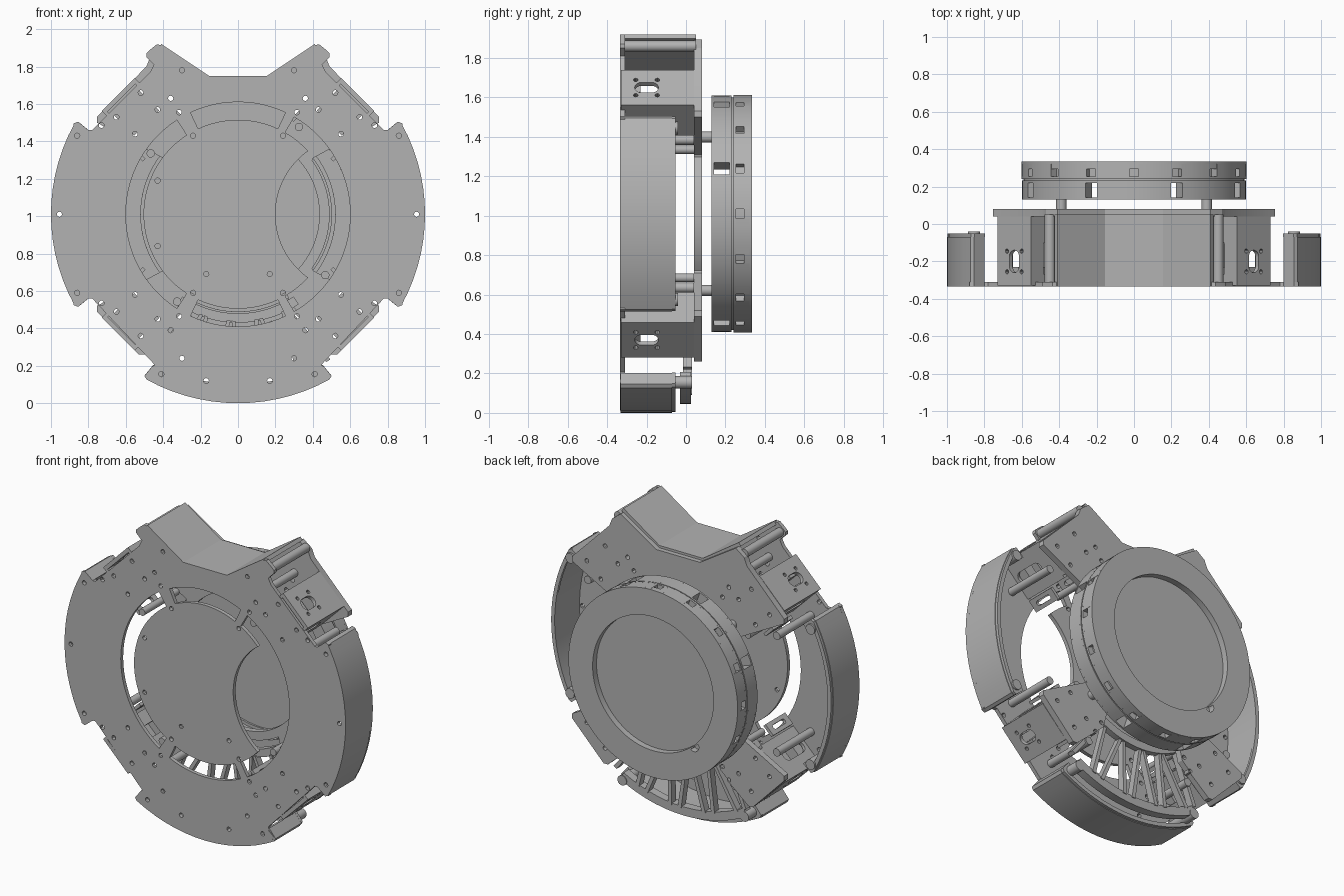
import bpy
from math import sin, cos, pi, radians
from mathutils import Matrix, Vector

if "Cube" in bpy.data.objects:
    bpy.data.objects.remove(bpy.data.objects["Cube"], do_unlink=True)

C = 1.01          # height of the body axis
grey = bpy.data.materials.new("plain grey")
grey.use_nodes = True
COLOUR = (0.45, 0.45, 0.45, 1)
grey.diffuse_color = COLOUR
grey.node_tree.nodes["Principled BSDF"].inputs["Base Color"].default_value = COLOUR


# ---------- helpers: loops are (x, z) points measured from the body axis ----------
def arc(r, a, b, cx=0, cy=0):
    n = max(2, int(abs(b - a) / 4))
    return [(cx + r * cos(radians(a + (b - a) * i / n)),
             cy + r * sin(radians(a + (b - a) * i / n))) for i in range(n + 1)]


def circle(r, cx=0, cy=0, n=96):
    return [(cx + r * cos(2 * pi * i / n), cy + r * sin(2 * pi * i / n)) for i in range(n)]


def sector(r0, r1, a, b):
    return arc(r1, a, b) + arc(r0, b, a)


def slot(w, h, cx=0, cy=0):
    """Pill-shaped loop, long in the second axis."""
    k = h / 2 - w / 2
    return arc(w / 2, 0, 180, cx, cy + k) + arc(w / 2, 180, 360, cx, cy - k)


def rot(loop, deg):
    a, b = cos(radians(deg)), sin(radians(deg))
    return [(x * a - y * b, x * b + y * a) for x, y in loop]


def mirror(half):
    """Close a right-hand outline with its left-hand copy."""
    return half + [(-x, y) for x, y in reversed(half)]


def solid(name, loops, depth, matrix):
    """Filled outline with holes, given thickness and placed."""
    cu = bpy.data.curves.new(name, 'CURVE')
    cu.dimensions, cu.fill_mode, cu.extrude = '2D', 'BOTH', depth / 2
    for loop in loops:
        s = cu.splines.new('POLY')
        s.points.add(len(loop) - 1)
        for p, (x, y) in zip(s.points, loop):
            p.co = (x, y, 0, 1)
        s.use_cyclic_u = True
    tmp = bpy.data.objects.new(name, cu)
    bpy.context.collection.objects.link(tmp)
    mesh = bpy.data.meshes.new_from_object(tmp.evaluated_get(bpy.context.evaluated_depsgraph_get()))
    bpy.data.objects.remove(tmp)
    ob = bpy.data.objects.new(name, mesh)
    bpy.context.collection.objects.link(ob)
    mesh.materials.clear()
    mesh.materials.append(grey)
    ob.matrix_world = matrix
    bpy.ops.object.select_all(action='DESELECT')
    ob.select_set(True)
    bpy.context.view_layer.objects.active = ob
    bpy.ops.object.shade_smooth_by_angle(angle=radians(30))
    return ob


def upright(name, loops, y0, y1):
    """Part standing parallel to the front, from y0 to y1."""
    m = Matrix.Translation((0, (y0 + y1) / 2, C)) @ Matrix.Rotation(pi / 2, 4, 'X')
    return solid(name, loops, y1 - y0, m)


def post(name, x, z, r, y0, y1):
    upright(name, [circle(r, x, z, 20)], y0, y1)


def panel(name, deg, radius, offset, mid_y, loops, depth, turn=False):
    """Plate facing outward at an angle about the axis; turn makes it face sideways."""
    out = Vector((cos(radians(deg)), 0, sin(radians(deg))))
    side = Vector((-out.z, 0, out.x))
    u, w = (out, side) if turn else (side, out)
    m = Matrix((u, Vector((0, 1, 0)), w)).transposed().to_4x4()
    m.translation = out * radius + side * offset + Vector((0, mid_y, C))
    solid(name, loops, depth, m)


def rect(w, h):
    return [(-w / 2, -h / 2), (w / 2, -h / 2), (w / 2, h / 2), (-w / 2, h / 2)]


# ---------- front plate ----------
corner = [(.88, .485), (.855, .495), (.80, .45), (.78, .45)]
top = [(.47, .76), (.45, .80), (.49, .84), (.49, .86), (.47, .88), (.435, .908), (.41, .905), (.155, .74)]
low = [(x, -y) for x, y in reversed(corner)]
outline = mirror(arc(1, -90, -61.5)[1:] + [(.49, -.855), (.45, -.82), (.45, -.80)] + low
                 + arc(1, -28.5, 28.5) + corner + top)
lens = arc(.6, -60, 60) + arc(.505, 60, 42) + arc(.415, 126, 234, .615) + arc(.505, -42, -60)
cuts = [sector(.505, .6, 65, 115), sector(.505, .6, 245, 295), sector(.505, .6, 123, 237), lens]
arm_holes = [(.30, .77), (.36, .62), (.24, .42), (.315, .545), (.43, .56), (.52, .65),
             (.65, .52), (.55, .43), (.73, .475), (.86, .42)]
dots = [(x * s, z * t) for x, z in arm_holes for s in (1, -1) for t in (1, -1)]
dots += [(s * x, z) for x, z in [(.955, 0), (.17, -.89), (.17, -.32), (.41, -.855)] for s in (1, -1)]
dots += [(-.43, .18), (-.43, -.17)]
upright("front_plate", [outline] + cuts + [circle(.014, x, z, 12) for x, z in dots], -.335, -.31)

# ---------- bumpers: curved walls with hooked ends ----------
hook = [(.855, .495), (.80, .45), (.815, .435), (.855, .465)]
wall = arc(1, -29, 29) + hook + arc(.975, 27, -27) + [(x, -y) for x, y in reversed(hook)]
for name, turn in (("left", 0), ("right", 180), ("bottom", 270)):
    size = 1.01 if turn == 270 else 1
    loop = [(x * size, y * size) for x, y in rot(wall, turn)]
    upright(name + "_bumper", [loop], -.332, -.07)
    rim = [(x * .996, y * .996) for x, y in loop]
    upright(name + "_bumper_rim", [rim], -.07, -.052)
    for s in (1, -1):
        x, z = rot([(.855, s * .435)], turn)[0]
        post(name + "_bumper_post", x, z, .032, -.31, .03 if turn == 270 else -.04)

# ---------- top channel between the plates ----------
ramp = [(0, .74), (.155, .74), (.41, .91), (.425, .89), (.16, .715), (0, .715)]
upright("top_channel", [mirror(ramp)], -.335, .05)
for s in (1, -1):
    post("channel_post", s * .45, .85, .028, -.31, .05)

# ---------- rear frame: ring with four arms ----------
frame = mirror(arc(.49, -90, -58)[1:] + [(.30, -.57), (.50, -.75), (.53, -.75), (.755, -.52), (.755, -.49), (.40, -.30)]
               + arc(.49, -36, 36) + [(.40, .30), (.755, .49), (.755, .52), (.49, .79),
                                      (.47, .84), (.41, .885), (.155, .725)])
frame_dots = [(x * s, z * t) for x, z in arm_holes[3:8] + [(.36, .62)] for s in (1, -1) for t in (1, -1)]
upright("rear_frame", [frame, circle(.435)] + [circle(.014, x, z, 12) for x, z in frame_dots], .04, .08)

# ---------- bottom grille: two arcs joined by fanned spokes ----------
upright("grille_inner_arc", [sector(.53, .58, 236, 304)], .0, .04)
upright("grille_outer_arc", [sector(.91, .965, 242, 298)], -.03, .025)
for i in range(9):
    a = 240 + i * 7.5
    tilt = 5 if i % 2 else -5
    ends = [arc(.57, a - 1 + tilt / 2, a + 1 + tilt / 2), arc(.92, a + .8 - tilt / 3, a - .8 - tilt / 3)]
    upright("grille_spoke", [ends[0] + ends[1]], -.015, .03)

# ---------- drive mounts on the four diagonals ----------
for deg in (45, 135, 225, 315):
    screws = [circle(.012, sx * .055, -.055 + sy * .055, 10) for sx in (1, -1) for sy in (1, -1)]
    window = slot(.075, .12, 0, -.055)
    panel("mount_face", deg, .893, 0, -.145, [rect(.25, .37), window] + screws, .025)
    panel("mount_inner_face", deg, .66, 0, -.145, [rect(.25, .33), slot(.08, .2, 0, -.04)], .025)
    for s in (1, -1):
        panel("mount_side", deg, .775, s * .115, -.145,
              [rect(.22, .37), slot(.07, .2, 0, -.04)], .02, True)
        panel("motor_block", deg, .77, s * .06, -.27, [rect(.16, .08)], .07, True)
        panel("axle_plate", deg, .60, s * .15, -.18, [rect(.08, .2), slot(.03, .12)], .02, True)
        x, z = rot([(.74, s * .21)], deg)[0]
        post("frame_post", x, z, .025, -.31, .04)
    x, z = rot([(.55, 0)], deg)[0]
    post("turret_post", x, z, .028, .04, .135)
    x, z = rot([(.56, .1)], deg)[0]
    post("inner_post", x, z, .022, -.31, .04)


# ---------- rear drum: two windowed rings and a dished back ----------
def windowed_ring(name, r0, r1, y0, y1, angles, half, edge):
    upright(name + "_front_edge", [circle(r1), circle(r0)], y0, y0 + edge)
    upright(name + "_back_edge", [circle(r1), circle(r0)], y1 - edge, y1)
    for a, b in zip(angles, angles[1:] + [angles[0] + 360]):
        upright(name + "_wall", [sector(r0, r1, a + half, b - half)], y0 + edge, y1 - edge)


windowed_ring("drum_lower", .52, .60, .13, .232, [22.5, 67.5, 112.5, 157.5, 247.5, 292.5], 3.2, .012)
windowed_ring("drum_upper", .56, .602, .24, .335, [i * 22.5 for i in range(16)], 2.4, .014)
upright("drum_seam", [circle(.59), circle(.5)], .23, .242)
upright("drum_floor", [circle(.565)], .242, .295)
nx, nz = rot([(.435, 0)], 228)[0]
dish = arc(.43, 232, 584) + arc(.032, 318, 138, nx, nz)
upright("drum_back", [circle(.601), arc(.43, 232, 584) + arc(.035, 310, 146, nx, nz)], .295, .335)
